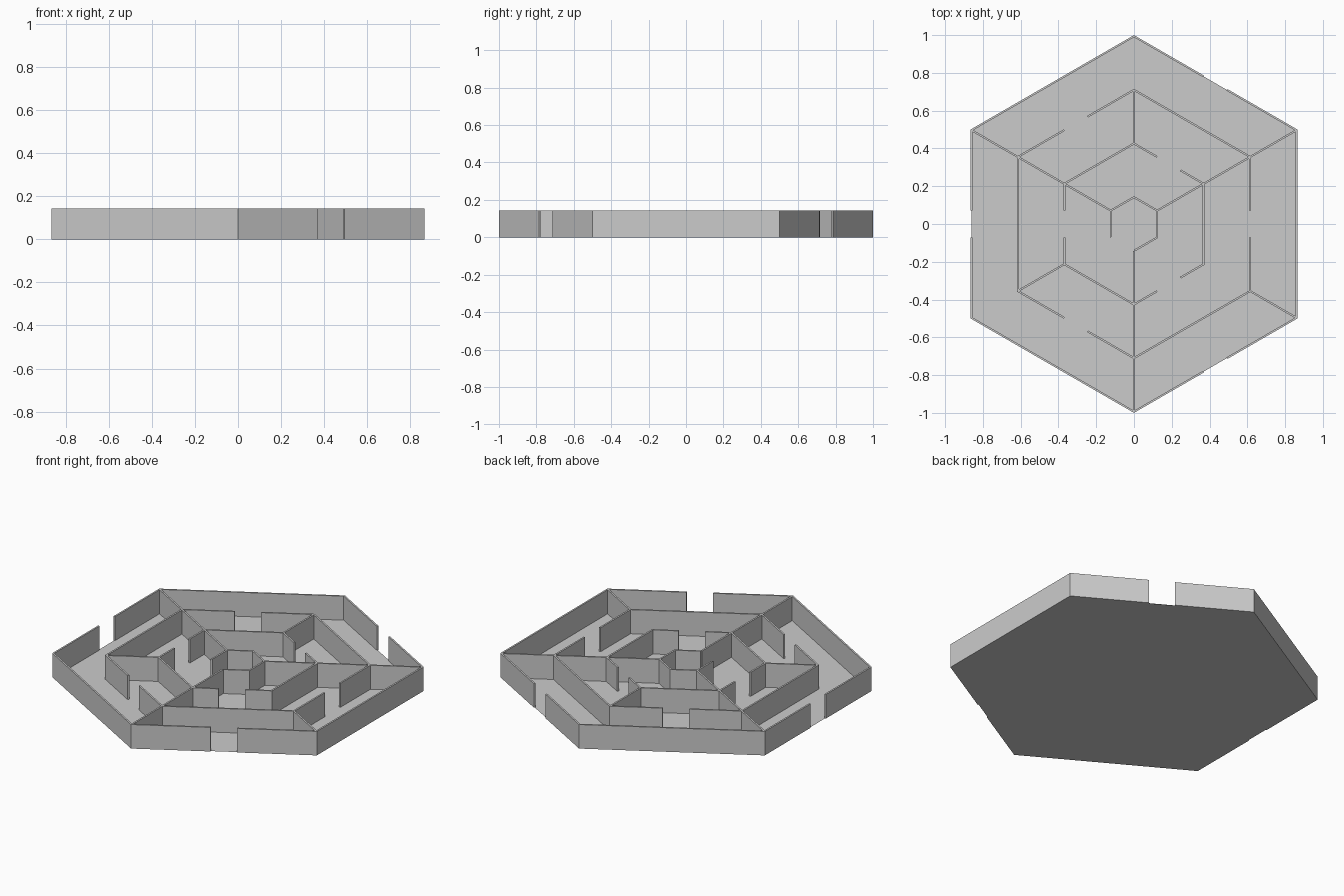
import bpy, bmesh, math
from mathutils import Vector

if "Cube" in bpy.data.objects:
    bpy.data.objects.remove(bpy.data.objects["Cube"])

R = 0.994          # centreline radius of the outermost hexagon
HALF = 0.005       # half the wall thickness
HEIGHT = 0.142
GAP = 0.143        # doorway width
RINGS = [R / 7, 3 * R / 7, 5 * R / 7, R]


def corner(k, r):
    a = math.radians(90 + 60 * k)
    return Vector((r * math.cos(a), r * math.sin(a), 0))


def make_object(name, bm):
    bmesh.ops.recalc_face_normals(bm, faces=bm.faces)
    mesh = bpy.data.meshes.new(name)
    bm.to_mesh(mesh)
    bm.free()
    obj = bpy.data.objects.new(name, mesh)
    bpy.context.collection.objects.link(obj)
    return obj


def prism(bm, outline):
    """Upright wall piece raised from a flat outline."""
    low = [bm.verts.new(p) for p in outline]
    high = [bm.verts.new(p + Vector((0, 0, HEIGHT))) for p in outline]
    bm.faces.new(low)
    bm.faces.new(high)
    n = len(outline)
    for i in range(n):
        j = (i + 1) % n
        bm.faces.new((low[i], low[j], high[j], high[i]))


def ring_wall(name, r, doors, missing=()):
    """Hexagonal wall with mitred corners; doors are centred on their sides."""
    bm = bmesh.new()
    d = HALF / math.cos(math.radians(30))
    for k in range(6):
        if k in missing:
            continue
        a_out, b_out = corner(k, r + d), corner(k + 1, r + d)
        a_in, b_in = corner(k, r - d), corner(k + 1, r - d)
        if k not in doors:
            prism(bm, [a_out, b_out, b_in, a_in])
            continue
        along = (b_out - a_out).normalized() * GAP / 2
        m_out, m_in = (a_out + b_out) / 2, (a_in + b_in) / 2
        prism(bm, [a_out, m_out - along, m_in - along, a_in])
        prism(bm, [m_out + along, b_out, b_in, m_in + along])
    return make_object(name, bm)


def spoke_wall(name, k, inner, outer):
    """Straight divider along one corner direction between two rings."""
    bm = bmesh.new()
    a, b = corner(k, RINGS[inner]), corner(k, RINGS[outer])
    side = Vector((-(b - a).y, (b - a).x, 0)).normalized() * HALF
    prism(bm, [a - side, b - side, b + side, a + side])
    return make_object(name, bm)


# Floor
bm = bmesh.new()
face = bm.faces.new([bm.verts.new(corner(k, R)) for k in range(6)])
face.normal_update()
make_object("floor", bm)

# Concentric walls, sides counted anticlockwise from the rear corner
ring_wall("center_wall", RINGS[0], (), missing=(2,))
ring_wall("inner_wall", RINGS[1], (1, 3, 5))
ring_wall("middle_wall", RINGS[2], (0, 2, 4))
ring_wall("outer_wall", RINGS[3], (1, 3, 5))

# Full dividers between the three sectors
for k in (1, 3, 5):
    spoke_wall(f"sector_divider_{k}", k, 0, 3)

# Short blockers, one per sector
for k, inner, outer in ((0, 1, 2), (2, 1, 2), (4, 2, 3)):
    spoke_wall(f"passage_blocker_{k}", k, inner, outer)
